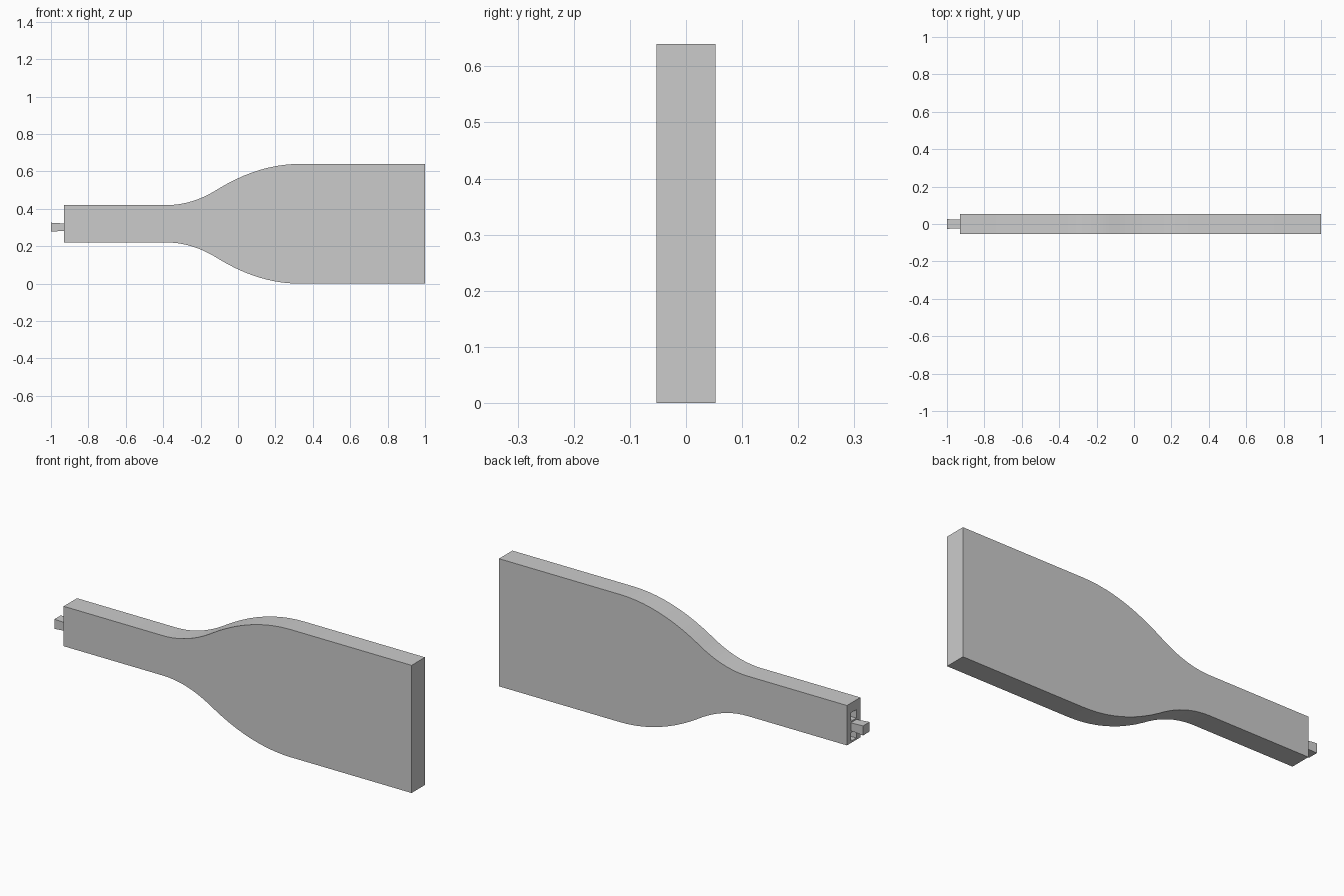
import bpy
import bmesh

old = bpy.data.objects.get("Cube")
if old:
    bpy.data.objects.remove(old, do_unlink=True)

grey = bpy.data.materials.new("plain grey")
grey.use_nodes = True
colour = (0.6, 0.6, 0.6, 1)
grey.diffuse_color = colour
grey.node_tree.nodes["Principled BSDF"].inputs["Base Color"].default_value = colour

MID_Z = 0.32        # centre line of the paddle
PEG_Z = 0.302       # centre line of the peg and sockets
HALF_DEPTH = 0.053
NECK_X = -0.93


def make_object(name, bm):
    bmesh.ops.recalc_face_normals(bm, faces=bm.faces)
    mesh = bpy.data.meshes.new(name)
    bm.to_mesh(mesh)
    bm.free()
    mesh.materials.append(grey)
    obj = bpy.data.objects.new(name, mesh)
    bpy.context.collection.objects.link(obj)
    return obj


def box(name, centre, size):
    bm = bmesh.new()
    bmesh.ops.create_cube(bm, size=1)
    bmesh.ops.scale(bm, vec=size, verts=bm.verts)
    bmesh.ops.translate(bm, vec=centre, verts=bm.verts)
    return make_object(name, bm)


# Paddle outline: narrow neck, S-shaped shoulder, wide blade
STEPS = 10
START, BEND, END = -0.38, -0.1, 0.33
outline = [(NECK_X, 0.1)]
for i in range(STEPS):
    t = i / STEPS
    outline.append((START + (BEND - START) * t, 0.1 + 0.09 * t * t))
for i in range(STEPS + 1):
    t = i / STEPS
    outline.append((BEND + (END - BEND) * t, 0.32 - 0.13 * (1 - t) ** 2))
outline.append((1, 0.32))

bm = bmesh.new()
loop = outline + [(x, -h) for x, h in reversed(outline)]
face = bm.faces.new([bm.verts.new((x, -HALF_DEPTH, MID_Z + h)) for x, h in loop])
side = bmesh.ops.extrude_face_region(bm, geom=[face])
new_verts = [v for v in side["geom"] if isinstance(v, bmesh.types.BMVert)]
bmesh.ops.translate(bm, vec=(0, 2 * HALF_DEPTH, 0), verts=new_verts)
paddle = make_object("paddle_body", bm)

# Square sockets above and below the peg
for offset in (0.048, -0.052):
    cutter = box("socket_cutter", (NECK_X, 0, PEG_Z + offset), (0.14, 0.042, 0.042))
    cutter.hide_render = True
    cut = paddle.modifiers.new("socket", 'BOOLEAN')
    cut.object = cutter
    cut.solver = 'EXACT'
    bpy.context.view_layer.objects.active = paddle
    bpy.ops.object.modifier_apply(modifier=cut.name)
    bpy.data.objects.remove(cutter, do_unlink=True)

bpy.ops.object.select_all(action='DESELECT')
paddle.select_set(True)
bpy.ops.object.shade_smooth_by_angle(angle=0.5)

# Connecting peg, flaring slightly towards its free end
peg = box("connecting_peg", ((NECK_X - 1) / 2, 0, PEG_Z), (1 + NECK_X, 0.052, 0.048))
for v in peg.data.vertices:
    if v.co.x > -0.95:
        v.co.y *= 0.88
        v.co.z = PEG_Z + (v.co.z - PEG_Z) * 0.82
